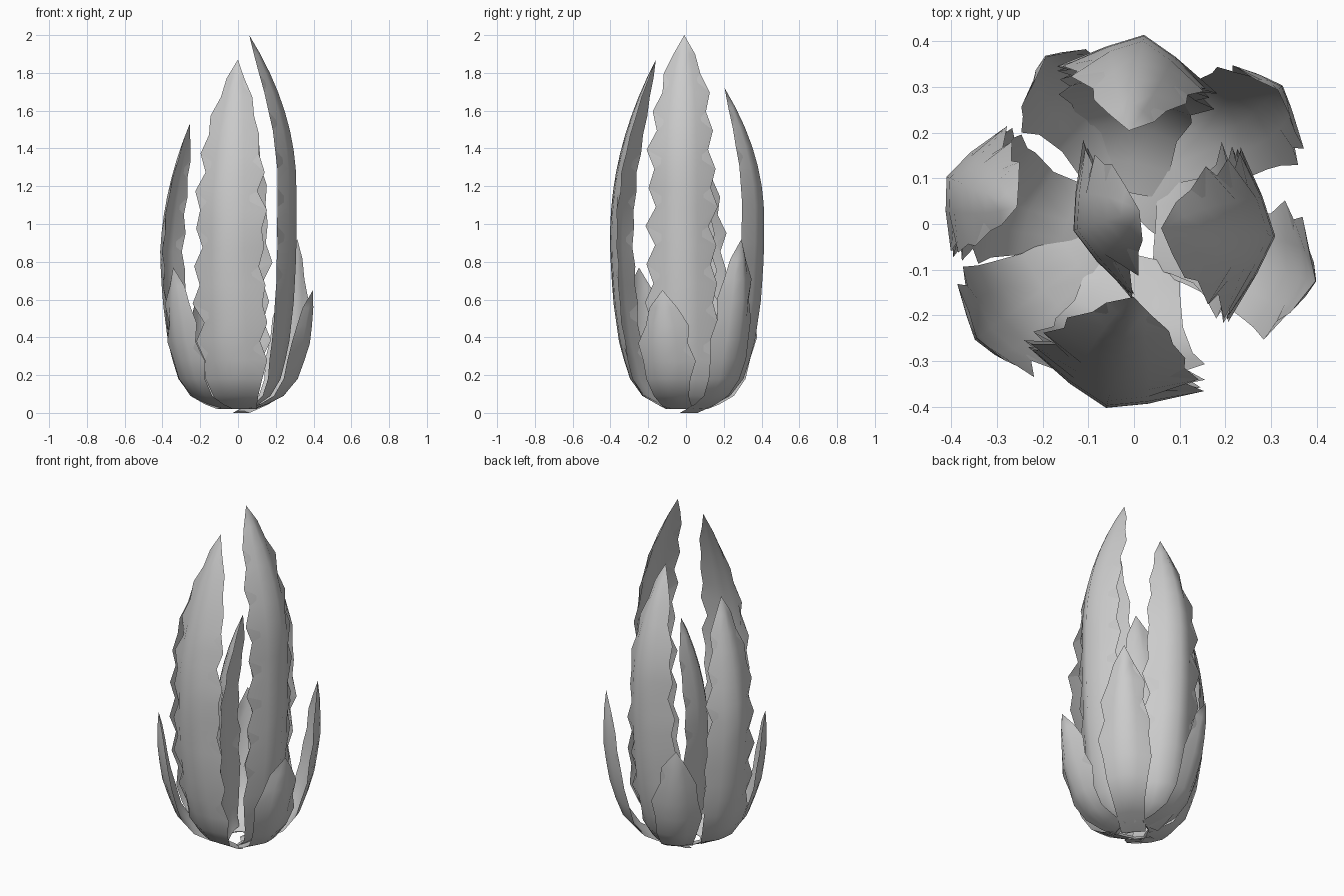
import bpy, bmesh, math, random
from mathutils import Vector

cube = bpy.data.objects.get("Cube")
if cube:
    bpy.data.objects.remove(cube, do_unlink=True)
random.seed(4)

grey = bpy.data.materials.new("pale_grey")
grey.use_nodes = True
colour = (0.6, 0.6, 0.6, 1)
grey.diffuse_color = colour
grey.node_tree.nodes["Principled BSDF"].inputs["Base Color"].default_value = colour

# How far a leaf has swept outward at each height
SWEEP = [(0.0, 0.05), (0.03, 0.25), (0.07, 0.52), (0.18, 0.73),
         (0.35, 0.87), (0.6, 0.96), (0.85, 1.0), (3.0, 1.0)]
COLUMNS = (-1, -0.5, 0, 0.5, 1)


def sweep(z):
    for (z0, f0), (z1, f1) in zip(SWEEP, SWEEP[1:]):
        if z <= z1:
            return f0 + (f1 - f0) * (z - z0) / (z1 - z0)


def leaf(name, azimuth, height, reach, tip, half, shift,
         fold=0.085, start=0.02, taper=6, curl=0.5):
    """Upright folded leaf with a serrated rim, curling inward to its tip."""
    a = math.radians(azimuth)
    out = Vector((math.cos(a), math.sin(a), 0))
    side = Vector((-math.sin(a), math.cos(a), 0))
    steps = max(5, round((height - 0.18) / 0.1))
    heights = [start, 0.045, 0.09, 0.18]
    heights += [0.18 + (height - 0.18) * i / steps for i in range(1, steps + 1)]
    bm = bmesh.new()
    outer, inner = [], []
    for row, z in enumerate(heights):
        t = z / height
        f = sweep(z)
        bend = max(0, (t - curl) / (1 - curl)) ** 2
        r = reach * f - (reach - tip) * bend
        wide = (1 - t ** taper) * min(1, 0.5 + 0.5 * z / 0.25)
        if row == len(heights) - 1:
            point = bm.verts.new(out * r + side * shift + Vector((0, 0, z)))
            outer.append([point] * 5)
            inner.append([point] * 5)
            continue
        front, back = [], []
        for u in COLUMNS:
            tooth = 1.0
            if abs(u) == 1 and row > 3:
                tooth += (0.1 if (row + (u > 0)) % 2 else -0.1) + random.uniform(-0.08, 0.08)
            depth = fold * wide * f * abs(u) ** 1.4
            centre = side * (shift * min(1, 0.4 + f) + u * half * wide * tooth)
            front.append(bm.verts.new(out * (r - depth) + centre + Vector((0, 0, z))))
            if abs(u) == 1:
                back.append(front[-1])
            else:
                thick = 0.018 * wide * (1 - u * u)
                back.append(bm.verts.new(out * (r - depth - thick) + centre
                                         + Vector((0, 0, z + 0.01 * (1 - f)))))
        outer.append(front)
        inner.append(back)

    # Skin the outer and inner sheets, and close the root
    def face(*verts):
        unique = list(dict.fromkeys(verts))
        if len(unique) > 2:
            bm.faces.new(unique)

    for grid, flip in ((outer, False), (inner, True)):
        for low, high in zip(grid, grid[1:]):
            for i in range(4):
                quad = [low[i], low[i + 1], high[i + 1], high[i]]
                face(*(reversed(quad) if flip else quad))
    for i in range(4):
        face(outer[0][i + 1], outer[0][i], inner[0][i], inner[0][i + 1])
    bmesh.ops.recalc_face_normals(bm, faces=bm.faces)
    mesh = bpy.data.meshes.new(name)
    bm.to_mesh(mesh)
    bm.free()
    mesh.materials.append(grey)
    obj = bpy.data.objects.new(name, mesh)
    bpy.context.collection.objects.link(obj)
    bpy.ops.object.select_all(action="DESELECT")
    obj.select_set(True)
    bpy.context.view_layer.objects.active = obj
    bpy.ops.object.shade_smooth_by_angle(angle=math.radians(55))


# Tall leaves
leaf("tall_front_leaf", 256, 1.87, 0.405, 0.155, 0.18, 0.038)
leaf("tall_left_leaf", -4, 2.0, 0.31, 0.06, 0.17, -0.005, fold=0.09, taper=8, curl=0.6)
leaf("tall_back_leaf", 81, 1.72, 0.412, 0.20, 0.155, 0.043, fold=0.1, curl=0.6)
leaf("tall_right_leaf", 157, 1.53, 0.42, 0.25, 0.145, 0.065, fold=0.075)

# Slim leaf at the heart of the plant, arching over the middle
leaf("centre_leaf", 197, 1.33, 0.135, -0.02, 0.16, -0.025, fold=0.08, start=0.04)

# Short leaves between them
leaf("short_front_right_leaf", 216, 0.77, 0.46, 0.43, 0.135, 0.0, fold=0.055, taper=5)
leaf("short_front_left_leaf", -14, 0.65, 0.455, 0.43, 0.14, -0.025, fold=0.075, taper=5)
leaf("short_back_left_leaf", 43, 0.92, 0.465, 0.43, 0.13, 0.0, fold=0.07, start=0.0, taper=5)
leaf("short_back_right_leaf", 124, 0.72, 0.44, 0.42, 0.125, -0.045, fold=0.07, taper=5)
